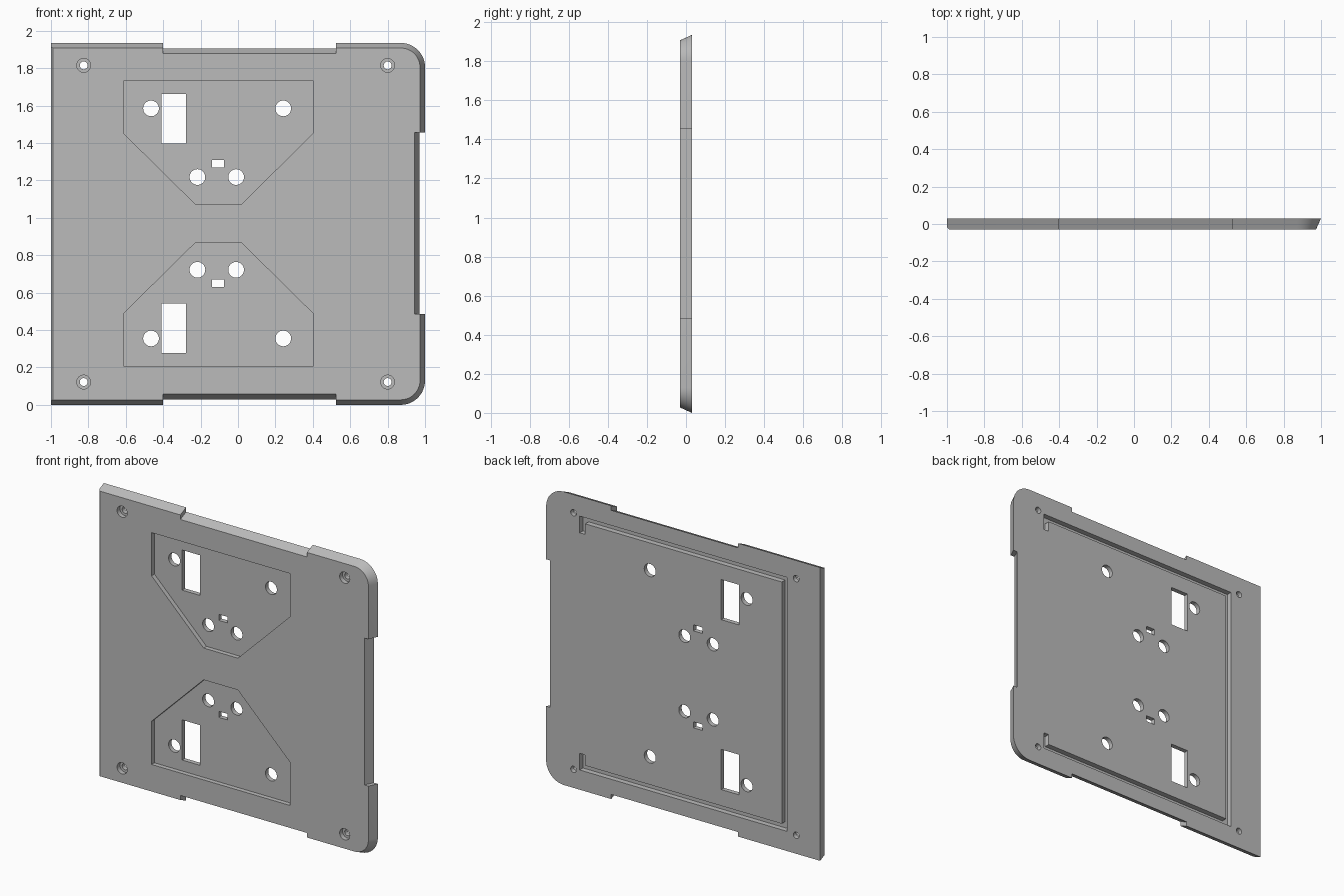
import bpy, bmesh, math

cube = bpy.data.objects.get("Cube")
if cube:
    bpy.data.objects.remove(cube, do_unlink=True)

grey = bpy.data.materials.new("plain grey")
grey.use_nodes = True
colour = (0.5, 0.5, 0.5, 1)
grey.diffuse_color = colour
grey.node_tree.nodes["Principled BSDF"].inputs["Base Color"].default_value = colour

HEIGHT, BACK, FRONT = 1.935, 0.03, -0.03
MID = HEIGHT / 2


def loft(bm, loops):
    """Skin a stack of (y, outline) loops into a closed solid."""
    rings = [[bm.verts.new((x, y, z)) for x, z in pts] for y, pts in loops]
    for a, b in zip(rings, rings[1:]):
        for i in range(len(a)):
            j = (i + 1) % len(a)
            bm.faces.new((a[i], a[j], b[j], b[i]))
    bm.faces.new(rings[0])
    bm.faces.new(rings[-1])


def make_object(name, solids):
    bm = bmesh.new()
    for loops in solids:
        loft(bm, loops)
    bmesh.ops.recalc_face_normals(bm, faces=bm.faces)
    mesh = bpy.data.meshes.new(name)
    bm.to_mesh(mesh)
    bm.free()
    mesh.materials.append(grey)
    obj = bpy.data.objects.new(name, mesh)
    bpy.context.collection.objects.link(obj)
    return obj


def arc(x, z, r, start, end, n):
    angles = [math.radians(start + (end - start) * i / n) for i in range(n + 1)]
    return [(x + r * math.cos(a), z + r * math.sin(a)) for a in angles]


def circle(x, z, r):
    return arc(x, z, r, 0, 360, 32)[:-1]


def box(x0, x1, z0, z1):
    return [(x0, z0), (x1, z0), (x1, z1), (x0, z1)]


def prism(pts, y0=-0.1, y1=0.1):
    return [(y0, pts), (y1, pts)]


def flip(pts):
    return [(x, HEIGHT + 0.005 - z) for x, z in pts]


def outline(e, left):
    """Plate edge drawn in by e, with shallow notches and two round corners."""
    low, high, right, r = e, HEIGHT - e, 1 - e, 0.13 - e
    n = 0.03
    pts = [(left, low), (-0.4, low), (-0.4, low + n), (0.525, low + n), (0.525, low)]
    pts += arc(0.87, 0.13, r, -90, 0, 12)
    pts += [(right, 0.485), (right - n, 0.485), (right - n, 1.455), (right, 1.455)]
    pts += arc(0.87, HEIGHT - 0.13, r, 0, 90, 12)
    pts += [(0.525, high), (0.525, high - n), (-0.4, high - n), (-0.4, high), (left, high)]
    return pts


# Plate with sloping edges and a small front chamfer on the straight side
plate = make_object("mounting_plate", [[
    (BACK, outline(0, -1)),
    (-0.018, outline(0.022, -1)),
    (FRONT, outline(0.027, -0.988))]])

# Front pockets
pocket = [(-0.61, 0.205), (0.4, 0.205), (0.4, 0.49), (0.02, 0.865), (-0.23, 0.865), (-0.61, 0.49)]
pockets = make_object("pocket_cutter", [prism(p, -0.1, 0) for p in (pocket, flip(pocket))])

# Through holes and slots
shapes = [circle(x, z, 0.042) for x, z in
          ((-0.465, 0.355), (0.242, 0.355), (-0.217, 0.722), (-0.01, 0.722))]
shapes += [box(-0.14, -0.075, 0.63, 0.67), box(-0.408, -0.278, 0.277, 0.542)]
# The window sits apart from the round hole beside it, but the two outlines come close
holes = make_object("hole_cutter", [prism(f(s)) for s in shapes for f in (list, flip)])

# Corner screw holes with counterbores
screws = [(x, z) for x in (-0.825, 0.8) for z in (0.122, 1.815)]
bores = make_object("counterbore_cutter", [prism(circle(x, z, 0.037), -0.1, 0) for x, z in screws])
drills = make_object("screw_hole_cutter", [prism(circle(x, z, 0.021)) for x, z in screws])

# Back groove: three sides with short returns on the open side
a, b, w, h = -0.76, 0.755, 0.04, 0.11
z0, z1 = 0.13, HEIGHT - 0.13
track = [(a, z0), (b, z0), (b, z0 + h), (b - w, z0 + h), (b - w, z0 + w), (a + w, z0 + w),
         (a + w, z1 - w), (b - w, z1 - w), (b - w, z1 - h), (b, z1 - h), (b, z1), (a, z1)]
groove = make_object("groove_cutter", [prism(track, -0.005, 0.1)])

# Cut everything, then drop the cutters
bpy.context.view_layer.objects.active = plate
for cutter in (pockets, holes, bores, drills, groove):
    mod = plate.modifiers.new(cutter.name, "BOOLEAN")
    mod.operation, mod.solver, mod.object = "DIFFERENCE", "EXACT", cutter
    bpy.ops.object.modifier_apply(modifier=mod.name)
    bpy.data.objects.remove(cutter, do_unlink=True)

plate.select_set(True)
bpy.ops.object.shade_smooth_by_angle(angle=math.radians(30))
